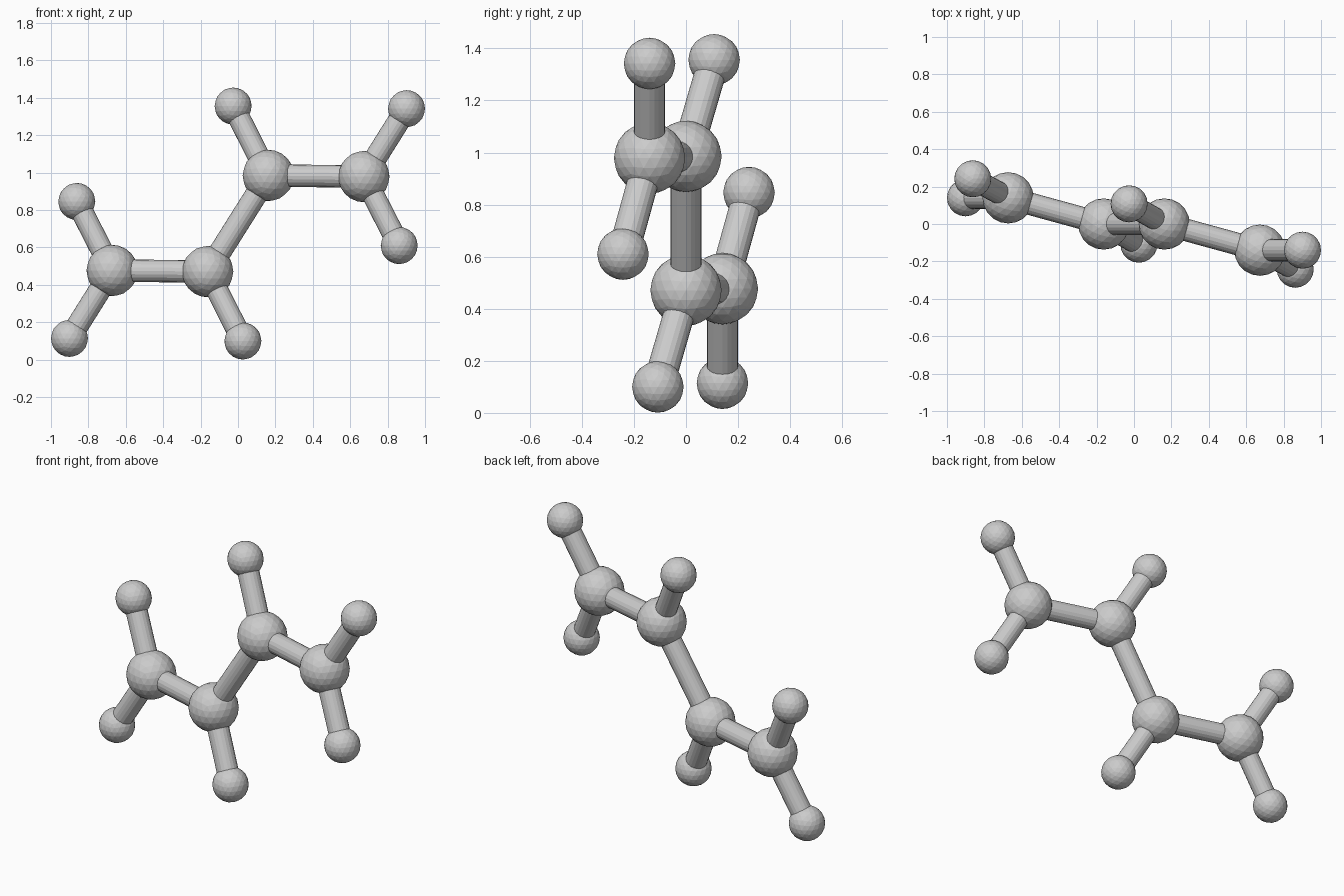
import bpy
from mathutils import Vector

if "Cube" in bpy.data.objects:
    bpy.data.objects.remove(bpy.data.objects["Cube"])

CENTRE_Z = 0.728
LARGE_R, SMALL_R, ROD_R = 0.137, 0.099, 0.06

# Half of the molecule; the other half is its inversion through the centre
half = {
    "outer_carbon": (Vector((-0.673, 0.14, 0.477)), LARGE_R),
    "inner_carbon": (Vector((-0.162, 0.0, 0.471)), LARGE_R),
    "upper_hydrogen": (Vector((-0.862, 0.242, 0.846)), SMALL_R),
    "lower_hydrogen": (Vector((-0.901, 0.14, 0.114)), SMALL_R),
    "inner_hydrogen": (Vector((0.026, -0.108, 0.1)), SMALL_R),
}
half_bonds = [
    ("outer_carbon", "inner_carbon"),
    ("outer_carbon", "upper_hydrogen"),
    ("outer_carbon", "lower_hydrogen"),
    ("inner_carbon", "inner_hydrogen"),
]


def invert(p):
    return Vector((-p.x, -p.y, 2 * CENTRE_Z - p.z))


def ball(name, p, r):
    bpy.ops.mesh.primitive_ico_sphere_add(subdivisions=3, radius=r, location=p)
    bpy.context.object.name = name


def rod(name, a, b):
    d = b - a
    bpy.ops.mesh.primitive_cylinder_add(vertices=20, radius=ROD_R, depth=d.length,
                                        location=(a + b) / 2,
                                        rotation=d.to_track_quat('Z', 'Y').to_euler())
    bpy.context.object.name = name


for side, place in (("left", lambda p: p.copy()), ("right", invert)):
    # Atoms
    for name, (p, r) in half.items():
        ball(f"{side}_{name}", place(p), r)
    # Bonds
    for a, b in half_bonds:
        rod(f"{side}_bond_to_{b}", place(half[a][0]), place(half[b][0]))

# Central bond joining the halves
inner = half["inner_carbon"][0]
rod("central_bond", inner, invert(inner))
